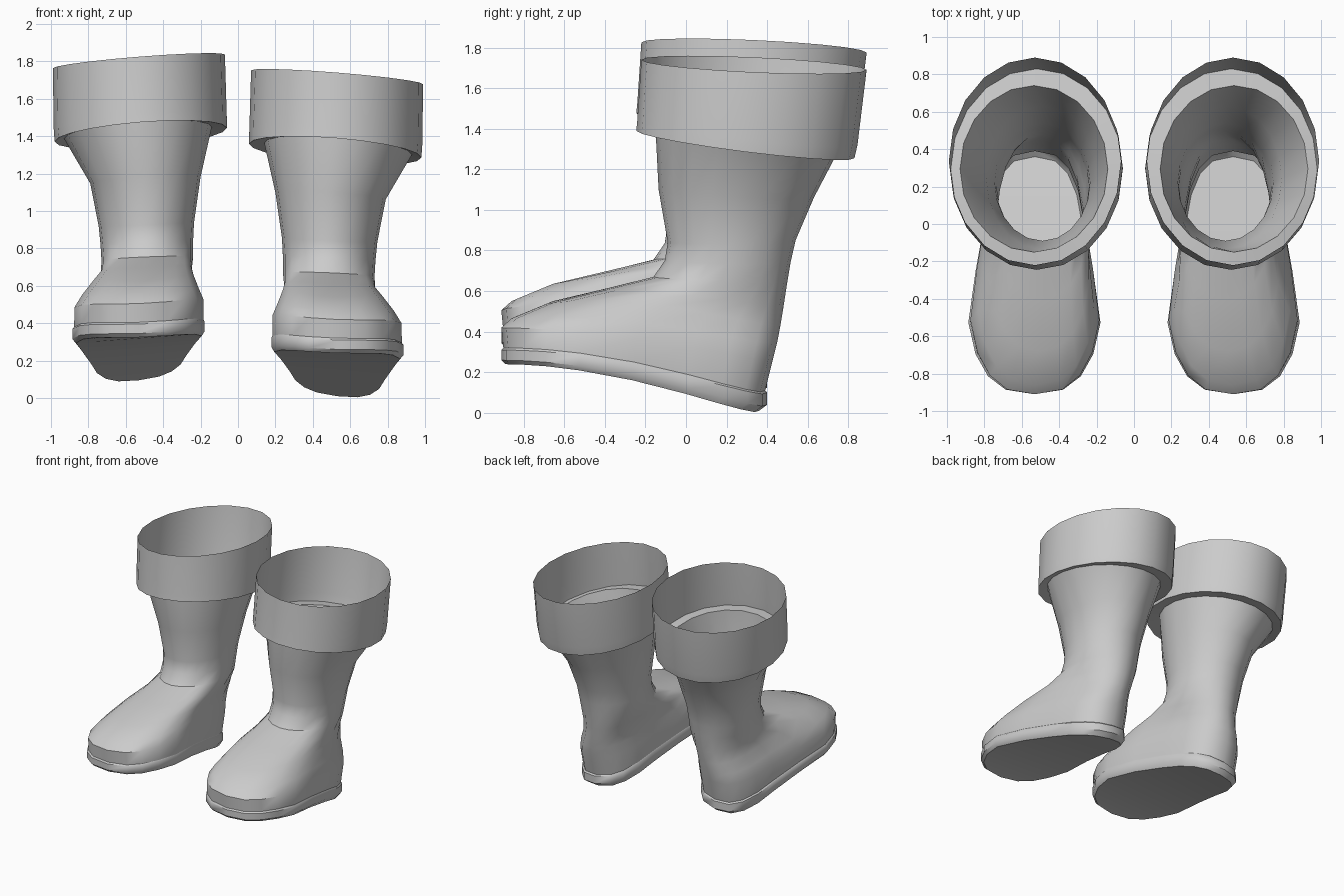
import bpy, math

if "Cube" in bpy.data.objects:
    bpy.data.objects.remove(bpy.data.objects["Cube"])

grey = bpy.data.materials.new("boot grey")
grey.diffuse_color = (0.6, 0.6, 0.6, 1)
grey.use_nodes = True
grey.node_tree.nodes["Principled BSDF"].inputs["Base Color"].default_value = grey.diffuse_color
N = 20  # sides of every ring


def ring(yf, zf, yb, zb, xl, xr, roll=0.04, k=0.0, bump=0.0):
    """Tilted oval from front point (yf, zf) to back point (yb, zb).
    k narrows the waist and heel and blunts both ends, bump arches the middle."""
    p = 1 - 0.7 * k
    pts = []
    for i in range(N):
        a = 2 * math.pi * i / N
        c, s = math.cos(a), math.sin(a)
        c = math.copysign(abs(c) ** p, c)
        s = math.copysign(abs(s) ** p, s)
        t = (1 - c) / 2
        u = min(max((t - 0.25) / 0.45, 0), 1)
        dx = (xr - xl) / 2 * s * (1 + k * (0.09 - 0.72 * u * u * (3 - 2 * u)))
        z = zf + (zb - zf) * t + bump * math.sin(math.pi * t ** 0.8)
        z -= (roll + 0.25 * k * t) * dx
        pts.append(((xl + xr) / 2 + dx, yf + (yb - yf) * t, max(z, 0)))
    return pts


def loft(name, specs, side, lift, cap):
    """Skin stacked rings; side = -1 mirrors the part."""
    verts = [(x * side, y, z + lift) for s in specs for x, y, z in ring(*s)]
    faces = []
    for j in range(len(specs) - 1):
        for i in range(N):
            k = (i + 1) % N
            faces.append((j * N + i, j * N + k, (j + 1) * N + k, (j + 1) * N + i))
    if cap:  # underside bridged across in strips
        faces.append((0, N - 1, 1))
        for i in range(1, N // 2 - 1):
            faces.append((i, N - i, N - 1 - i, i + 1))
        faces.append((N // 2 - 1, N // 2 + 1, N // 2))
    if side < 0:
        faces = [f[::-1] for f in faces]
    me = bpy.data.meshes.new(name)
    me.from_pydata(verts, [], faces)
    me.materials.append(grey)
    ob = bpy.data.objects.new(name, me)
    bpy.context.collection.objects.link(ob)
    bpy.ops.object.select_all(action='DESELECT')
    ob.select_set(True)
    bpy.context.view_layer.objects.active = ob
    bpy.ops.object.shade_smooth_by_angle(angle=math.radians(42))
    return ob


# sole band, from the underside up
SOLE = [
    (-0.89, 0.24, 0.36, 0.01, 0.19, 0.87, 0.03, 0.36, 0.06),
    (-0.91, 0.26, 0.40, 0.04, 0.175, 0.89, 0.03, 0.36, 0.06),
    (-0.91, 0.31, 0.40, 0.10, 0.175, 0.89, 0.03, 0.36, 0.06),
    (-0.90, 0.32, 0.39, 0.11, 0.18, 0.88, 0.03, 0.36, 0.06),
]
# foot, instep and shaft
UPPER = [
    SOLE[-1],
    (-0.91, 0.42, 0.43, 0.27, 0.18, 0.88, 0.04, 0.34, 0.05),
    (-0.86, 0.465, 0.45, 0.35, 0.205, 0.84, 0.04, 0.30, 0.06),
    (-0.68, 0.54, 0.465, 0.43, 0.23, 0.78, 0.04, 0.20, 0.06),
    (-0.40, 0.61, 0.48, 0.52, 0.24, 0.74, 0.04, 0.08, 0.03),
    (-0.16, 0.67, 0.50, 0.65, 0.24, 0.73),
    (-0.105, 0.75, 0.515, 0.74, 0.24, 0.735),
    (-0.09, 0.84, 0.54, 0.85, 0.235, 0.745),
    (-0.135, 1.10, 0.63, 1.06, 0.20, 0.79, 0.06),
    (-0.15, 1.395, 0.74, 1.27, 0.14, 0.93, 0.08),
]
# cuff: ledge around the shaft top, then a thin flaring wall
CUFF = [
    UPPER[-1],
    (-0.245, 1.39, 0.83, 1.255, 0.06, 0.98, 0.08),
    (-0.24, 1.44, 0.845, 1.32, 0.06, 0.985, 0.08),
    (-0.22, 1.74, 0.89, 1.69, 0.07, 0.99, 0.08),
]

for label, side, lift in (("right", 1, 0.0), ("left", -1, 0.085)):
    loft(label + "_sole", SOLE, side, lift, True)
    loft(label + "_boot_upper", UPPER, side, lift, False)
    loft(label + "_cuff", CUFF, side, lift, False)
